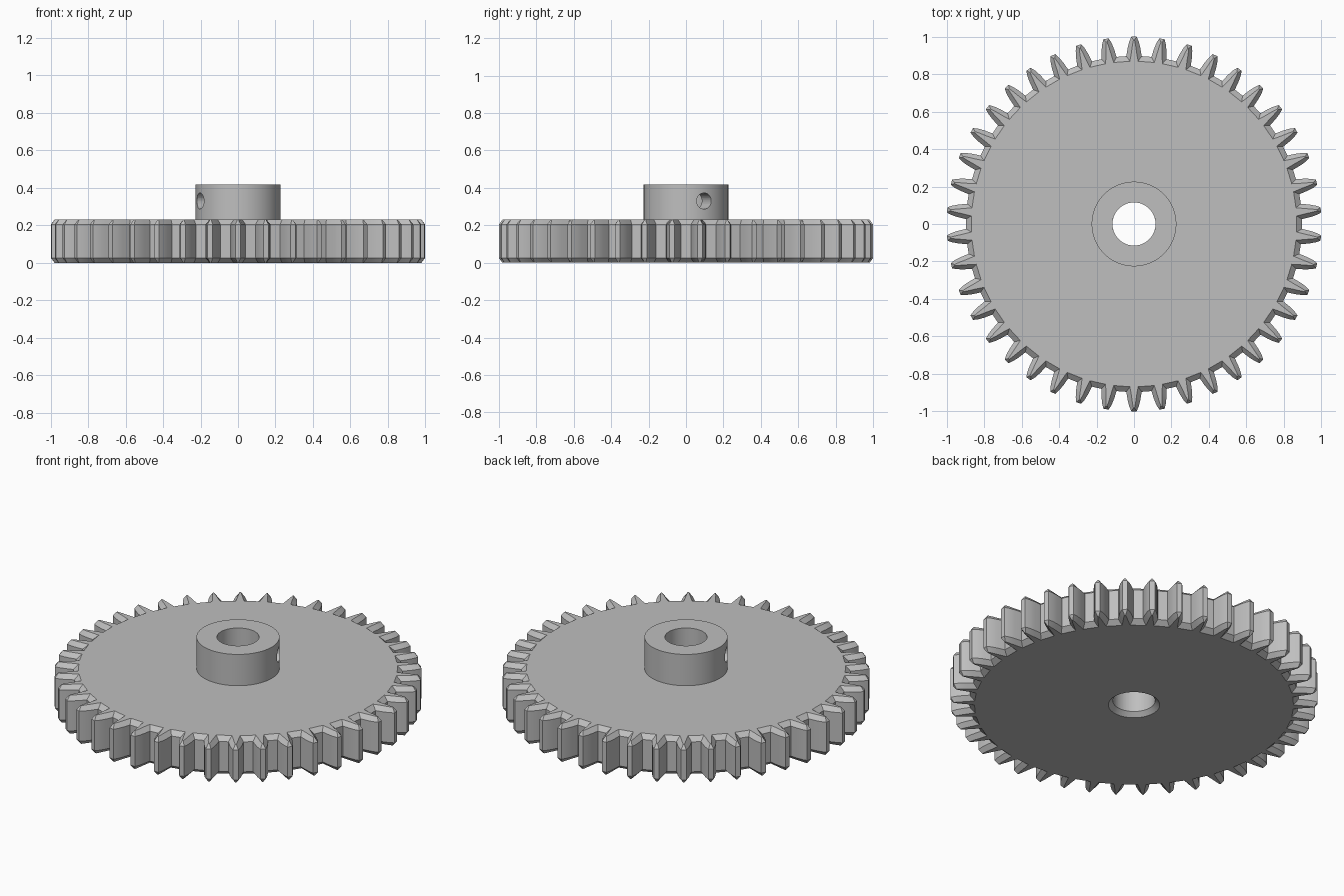
import bpy, bmesh
from math import sin, cos, pi, radians, atan2

cube = bpy.data.objects.get("Cube")
if cube:
    bpy.data.objects.remove(cube, do_unlink=True)

TEETH = 42
PITCH = 2 * pi / TEETH
THICK, CHAMFER = 0.23, 0.025
BORE, HUB_R, HUB_TOP = 0.115, 0.226, 0.418

steel = bpy.data.materials.new("grey steel")
steel.use_nodes = True
colour = (0.52, 0.52, 0.52, 1)
steel.diffuse_color = colour
steel.node_tree.nodes["Principled BSDF"].inputs["Base Color"].default_value = colour


def loft(name, rings, angle):
    """Join closed rings of equal length into a closed ring-shaped solid."""
    bm = bmesh.new()
    loops = [[bm.verts.new(p) for p in ring] for ring in rings]
    for a, b in zip(loops, loops[1:] + loops[:1]):
        n = len(a)
        for i in range(n):
            j = (i + 1) % n
            bm.faces.new((a[i], a[j], b[j], b[i]))
    bmesh.ops.recalc_face_normals(bm, faces=bm.faces)
    mesh = bpy.data.meshes.new(name)
    bm.to_mesh(mesh)
    bm.free()
    mesh.materials.append(steel)
    ob = bpy.data.objects.new(name, mesh)
    bpy.context.collection.objects.link(ob)
    smooth(ob, angle)
    return ob


def smooth(ob, angle):
    bpy.ops.object.select_all(action='DESELECT')
    ob.select_set(True)
    bpy.context.view_layer.objects.active = ob
    bpy.ops.object.shade_smooth_by_angle(angle=radians(angle))


def tooth_ring(flank, z):
    """Toothed outline from (half width, radius) points, root to tip."""
    side = [(atan2(w, r), r) for w, r in flank]
    tooth = [(-a, r) for a, r in side] + [(a, r) for a, r in reversed(side)]
    return [(r * cos(t), r * sin(t), z)
            for k in range(TEETH)
            for a, r in tooth
            for t in [pi / 2 + k * PITCH + a]]


def circle(radius, z, like):
    """Circle with one point at the same bearing as each point of a ring."""
    return [(radius * cos(t), radius * sin(t), z)
            for x, y, _ in like for t in [atan2(y, x)]]


# Gear wheel: curved teeth with chamfered rims, bored and countersunk below
outer = [(0.041, 0.897), (0.034, 0.94), (0.025, 0.975), (0.014, 1.0)]
inner = [(0.022, 0.869), (0.014, 0.915), (0.009, 0.95), (0.003, 0.982)]
base = tooth_ring(inner, 0)
loft("gear_wheel", [
    circle(BORE + 0.025, 0, base),
    base,
    tooth_ring(outer, CHAMFER),
    tooth_ring(outer, THICK - CHAMFER),
    tooth_ring(inner, THICK),
    circle(BORE, THICK, base),
    circle(BORE, CHAMFER, base),
], 12)

# Hub collar
even = [(cos(i * pi / 48), sin(i * pi / 48), 0) for i in range(96)]
hub = loft("hub", [
    circle(BORE, THICK, even),
    circle(HUB_R, THICK, even),
    circle(HUB_R, HUB_TOP, even),
    circle(BORE, HUB_TOP, even),
], 30)

# Set-screw hole drilled right through the collar
bpy.ops.mesh.primitive_cylinder_add(
    vertices=32, radius=0.043, depth=0.8, location=(0, 0, 0.33),
    rotation=(0, pi / 2, radians(25.6)))
drill = bpy.context.object
drill.name = "screw_hole_cutter"
drill.hide_render = True
drill.data.materials.append(steel)
cut = hub.modifiers.new("screw hole", 'BOOLEAN')
cut.operation = 'DIFFERENCE'
cut.solver = 'EXACT'
cut.object = drill
bpy.ops.object.select_all(action='DESELECT')
hub.select_set(True)
bpy.context.view_layer.objects.active = hub
bpy.ops.object.modifier_apply(modifier=cut.name)
bpy.data.objects.remove(drill, do_unlink=True)
smooth(hub, 30)
